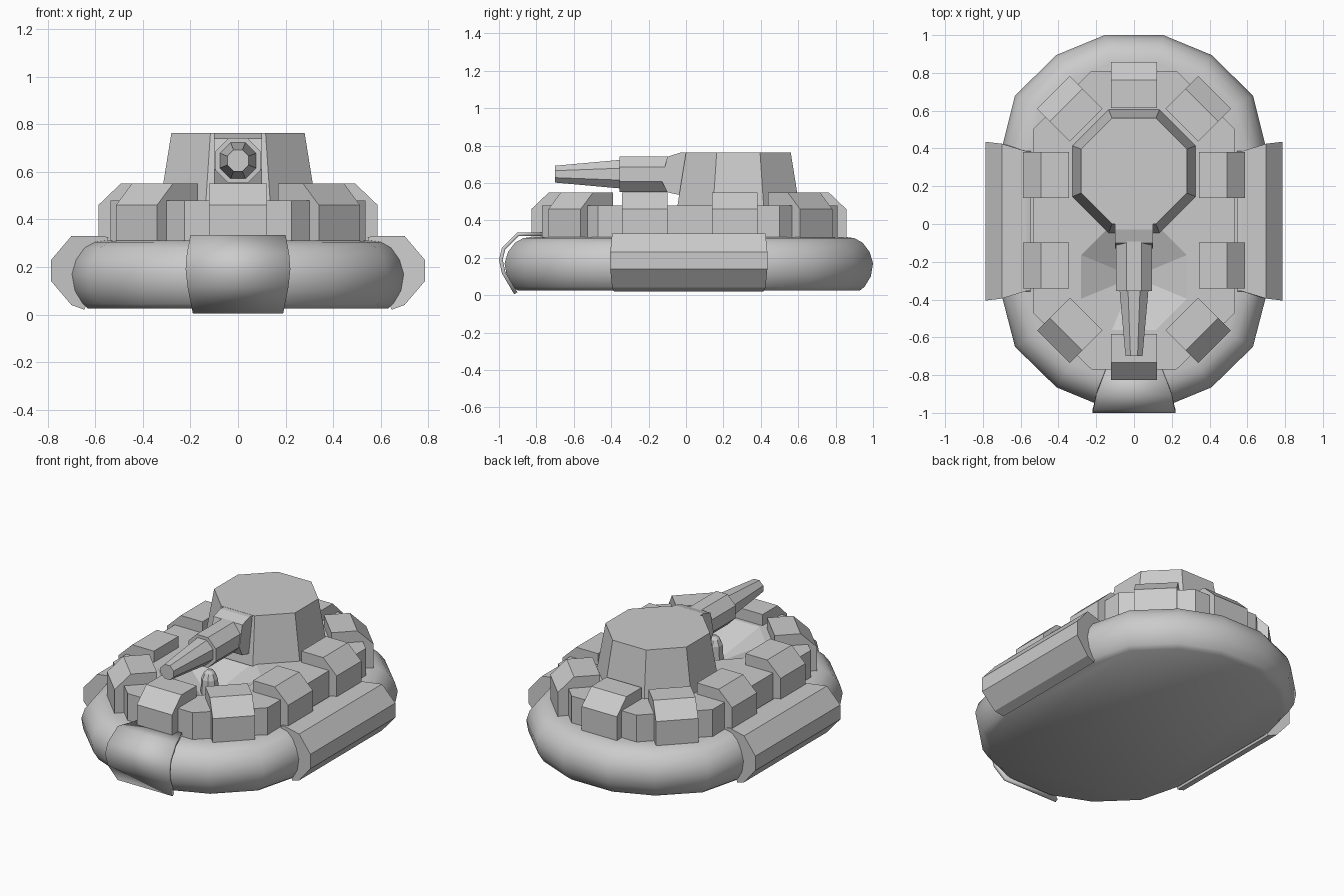
import bpy, bmesh
from math import pi, tan, cos, sin, radians
from mathutils import Vector

if "Cube" in bpy.data.objects:
    bpy.data.objects.remove(bpy.data.objects["Cube"])


def loft(name, rings, closed=True, caps=True, smooth=None):
    """Skin a list of equal-length point rings."""
    bm = bmesh.new()
    rows = [[bm.verts.new(p) for p in ring] for ring in rings]
    n = len(rows[0])
    for a, b in zip(rows, rows[1:]):
        for i in range(n if closed else n - 1):
            j = (i + 1) % n
            bm.faces.new((a[i], a[j], b[j], b[i]))
    if caps:
        bm.faces.new(rows[0])
        bm.faces.new(rows[-1])
    bmesh.ops.recalc_face_normals(bm, faces=bm.faces)
    mesh = bpy.data.meshes.new(name)
    bm.to_mesh(mesh)
    bm.free()
    ob = bpy.data.objects.new(name, mesh)
    bpy.context.collection.objects.link(ob)
    bpy.ops.object.select_all(action='DESELECT')
    ob.select_set(True)
    bpy.context.view_layer.objects.active = ob
    if smooth:
        bpy.ops.object.shade_smooth_by_angle(angle=radians(smooth))
    return ob


def octagon(apothem):
    r = apothem / cos(pi / 8)
    return [(r * cos(pi / 8 + i * pi / 4), r * sin(pi / 8 + i * pi / 4)) for i in range(8)]


def oct_z(name, cy, steps):
    """Vertical octagonal solid from (z, apothem) steps."""
    return loft(name, [[(x, y + cy, z) for x, y in octagon(a)] for z, a in steps])


def inset(poly, d):
    """Offset a counter-clockwise outline inward."""
    out = []
    for i, p in enumerate(poly):
        p, a, b = Vector(p), Vector(poly[i - 1]), Vector(poly[(i + 1) % len(poly)])
        e, f = (p - a).normalized(), (b - p).normalized()
        n1, n2 = Vector((-e.y, e.x)), Vector((-f.y, f.x))
        out.append(p + (n1 + n2) * d / (1 + n1.dot(n2)))
    return out


# Inflated skirt: rounded section swept round the hull outline
right = [(.155, -.97), (.41, -.865), (.63, -.65), (.70, -.38),
         (.70, .40), (.63, .68), (.41, .895), (.155, 1.0)]
outline = right + [(-x, y) for x, y in reversed(right)]
section = [(.07, .025), (.045, .045), (.012, .10), (0, .17),
           (.018, .23), (.055, .28), (.10, .305), (.15, .312)]
loft("skirt", [[(p.x, p.y, z) for p in inset(outline, d)] for d, z in section], smooth=42)

# Raised deck with a conical well sunk into it
half = [(.225, -.77), (.535, -.47), (.535, .50), (.225, .81)]
deck_outline = half + [(-x, y) for x, y in reversed(half)]
deck = loft("deck", [[(x, y, z) for x, y in deck_outline] for z in (.15, .48)])
well = oct_z("well_cutter", -.28, [(.36, .06), (.48, .28), (.55, .28)])
well.hide_render = True
cut = deck.modifiers.new("well", 'BOOLEAN')
cut.operation, cut.solver, cut.object = 'DIFFERENCE', 'EXACT', well
bpy.context.view_layer.objects.active = deck
bpy.ops.object.modifier_apply(modifier="well")
bpy.data.objects.remove(well)

# Small post in the well
oct_z("well_post", -.28, [(.35, .05), (.45, .045), (.485, .03), (.505, .012)])

# Chamfered pods round the deck edge
pod = [(-.122, .30), (.122, .30), (.122, .46), (.028, .55), (-.122, .55)]


def add_pod(cx, cy, degrees):
    c, s = cos(radians(degrees)), sin(radians(degrees))
    loft("deck_pod", [[(cx + d * c - w * s, cy + d * s + w * c, z) for d, z in pod]
                      for w in (-.122, .122)])


add_pod(0, -.705, -90)
add_pod(0, .735, 90)
for cx, cy, deg in [(.465, .26, 0), (.465, -.22, 0), (.34, .61, 45), (.34, -.563, -45)]:
    add_pod(cx, cy, deg)
    add_pod(-cx, cy, 180 - deg)

# Side armour panels: (x, z, half length)
side = [(.545, .325, .37), (.57, .33, .37), (.70, .33, .41), (.785, .23, .42),
        (.785, .14, .42), (.70, .04, .41), (.645, .02, .40)]
for name, m in (("right_side_panel", 1), ("left_side_panel", -1)):
    loft(name, [[(m * x, .015 + e * h, z) for x, z, h in side] for e in (-1, 1)])

# Front armour plate: (y, z, half width)
front = [(-.77, .325, .15), (-.90, .325, .20), (-.975, .25, .215), (-.99, .19, .22),
         (-.975, .12, .212), (-.91, .01, .19)]
plate = loft("front_panel", [[(e * h, y, z) for e in (-1, 1)] for y, z, h in front],
             closed=False, caps=False, smooth=35)
shell = plate.modifiers.new("thickness", 'SOLIDIFY')
shell.thickness, shell.offset = .02, 0

# Turret
oct_z("turret", .28, [(.47, .327), (.763, .28)])

# Gun mount
mount = [(.05, .535), (-.03, .535), (-.10, .55), (-.13, .61), (-.10, .74), (-.03, .762), (.05, .762)]
loft("gun_mount", [[(x, y, z) for y, z in mount] for x in (-.1, .1)])

# Stepped, tapering gun barrel
loft("gun_barrel", [[(x, y, .647 + z) for x, z in octagon(a)]
                    for y, a in [(-.05, .095), (-.355, .095), (-.355, .076), (-.70, .045)]])
